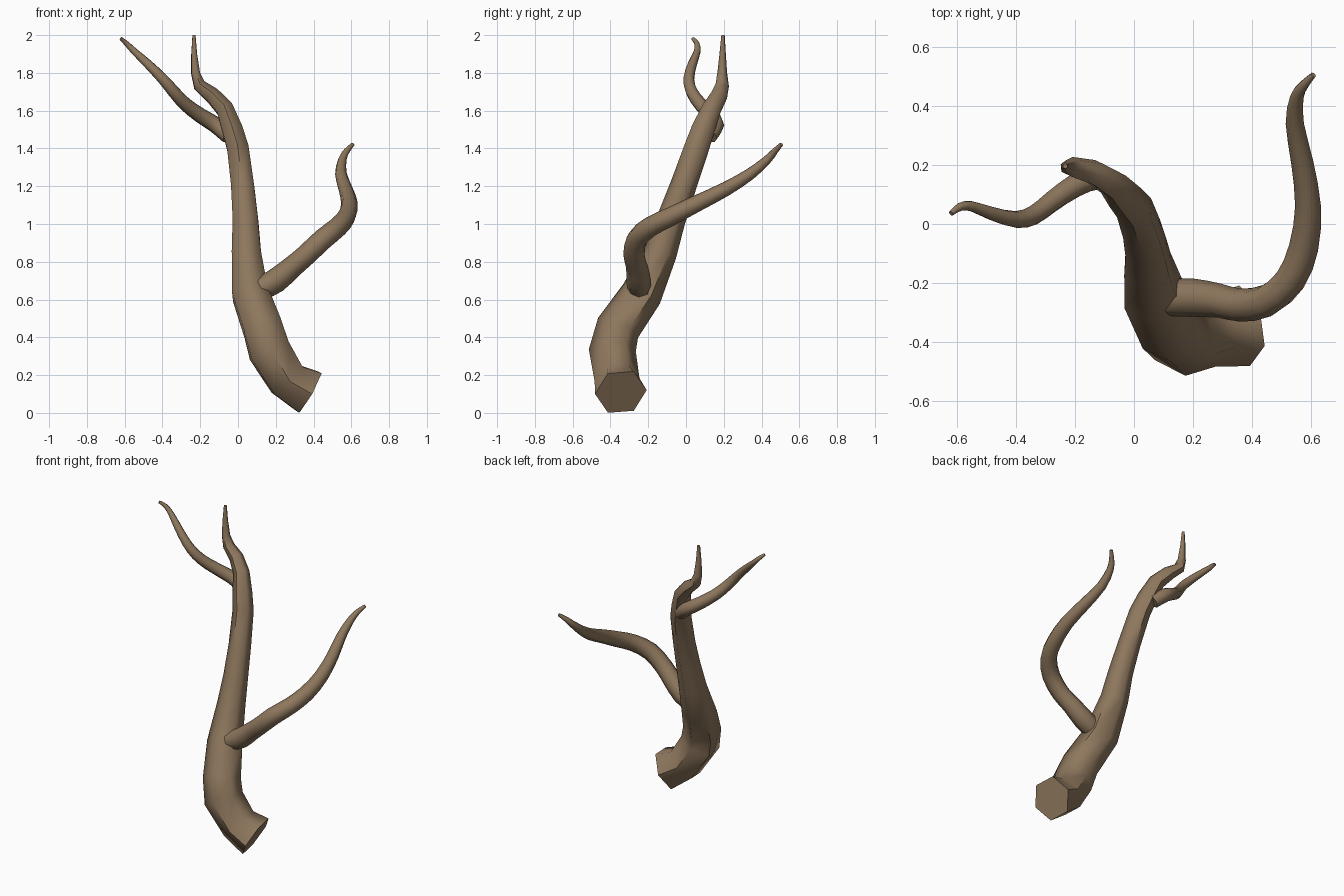
import bpy, bmesh, math
from mathutils import Vector

cube = bpy.data.objects.get("Cube")
if cube:
    bpy.data.objects.remove(cube, do_unlink=True)

bark = bpy.data.materials.new("brown_bark")
bark.use_nodes = True
BROWN = (0.27, 0.185, 0.11, 1)
bark.diffuse_color = BROWN
bark.node_tree.nodes["Principled BSDF"].inputs["Base Color"].default_value = BROWN


def smooth_path(points, steps):
    """Catmull-Rom through points of (x, y, z, radius)."""
    pts = [Vector(p) for p in points]
    pts = [2 * pts[0] - pts[1]] + pts + [2 * pts[-1] - pts[-2]]
    out = []
    for a, b, c, d in zip(pts, pts[1:], pts[2:], pts[3:]):
        for i in range(steps):
            t = i / steps
            out.append(0.5 * (2 * b + (c - a) * t + (2 * a - 5 * b + 4 * c - d) * t**2
                              + (3 * b - a - 3 * c + d) * t**3))
    return out + [pts[-2]]


def limb(name, points, sides, steps):
    """Sweep a tapering polygon along the path and cap both ends."""
    path = smooth_path(points, steps)
    bm = bmesh.new()
    side = Vector((0, 1, 0))
    rings = []
    for i, p in enumerate(path):
        ahead = path[min(i + 1, len(path) - 1)].xyz
        behind = path[max(i - 1, 0)].xyz
        tangent = (ahead - behind).normalized()
        side = (side - tangent * side.dot(tangent)).normalized()
        up = tangent.cross(side)
        ring = []
        for k in range(sides):
            a = math.tau * k / sides
            ring.append(bm.verts.new(p.xyz + p.w * (side * math.cos(a) + up * math.sin(a))))
        rings.append(ring)
    for r, s in zip(rings, rings[1:]):
        for k in range(sides):
            n = (k + 1) % sides
            bm.faces.new((r[k], r[n], s[n], s[k]))
    bm.faces.new(rings[0][::-1])
    bm.faces.new(rings[-1])
    bmesh.ops.recalc_face_normals(bm, faces=bm.faces)
    mesh = bpy.data.meshes.new(name)
    bm.to_mesh(mesh)
    bm.free()
    mesh.materials.append(bark)
    obj = bpy.data.objects.new(name, mesh)
    bpy.context.collection.objects.link(obj)
    bpy.ops.object.select_all(action="DESELECT")
    obj.select_set(True)
    bpy.context.view_layer.objects.active = obj
    bpy.ops.object.shade_smooth_by_angle(angle=math.radians(60))


# Main stem, from the cut base to the upright tip
limb("main_stem", [
    (.375, -.345, .11, .138), (.26, -.365, .175, .12), (.165, -.39, .33, .125),
    (.13, -.36, .45, .118), (.065, -.235, .63, .11), (.045, -.135, .85, .088),
    (.04, -.08, 1.02, .077), (.025, -.015, 1.2, .07), (.0, .055, 1.4, .066),
    (-.03, .09, 1.5, .062), (-.07, .135, 1.61, .052), (-.135, .175, 1.68, .045),
    (-.205, .192, 1.735, .036), (-.225, .192, 1.8, .026),
    (-.232, .194, 1.9, .017), (-.233, .196, 2.0, .009)], 6, 1)

# Long side branch curling to the back
limb("side_branch", [
    (.115, -.25, .655, .062), (.2, -.25, .70, .065), (.29, -.26, .775, .058),
    (.36, -.275, .835, .056), (.45, -.26, .92, .056), (.53, -.19, .985, .053),
    (.575, -.08, 1.04, .05), (.59, .06, 1.11, .044), (.57, .21, 1.185, .038),
    (.545, .34, 1.265, .031), (.552, .43, 1.34, .023), (.575, .47, 1.385, .017),
    (.608, .505, 1.422, .010)], 8, 2)

# Thin twig near the top
limb("upper_twig", [
    (-.05, .125, 1.465, .042), (-.12, .16, 1.525, .043), (-.2, .13, 1.575, .04),
    (-.28, .075, 1.635, .036), (-.34, .03, 1.70, .033), (-.40, .015, 1.77, .029),
    (-.48, .035, 1.85, .024), (-.55, .06, 1.915, .018), (-.59, .058, 1.955, .014),
    (-.62, .036, 1.982, .009)], 8, 2)
